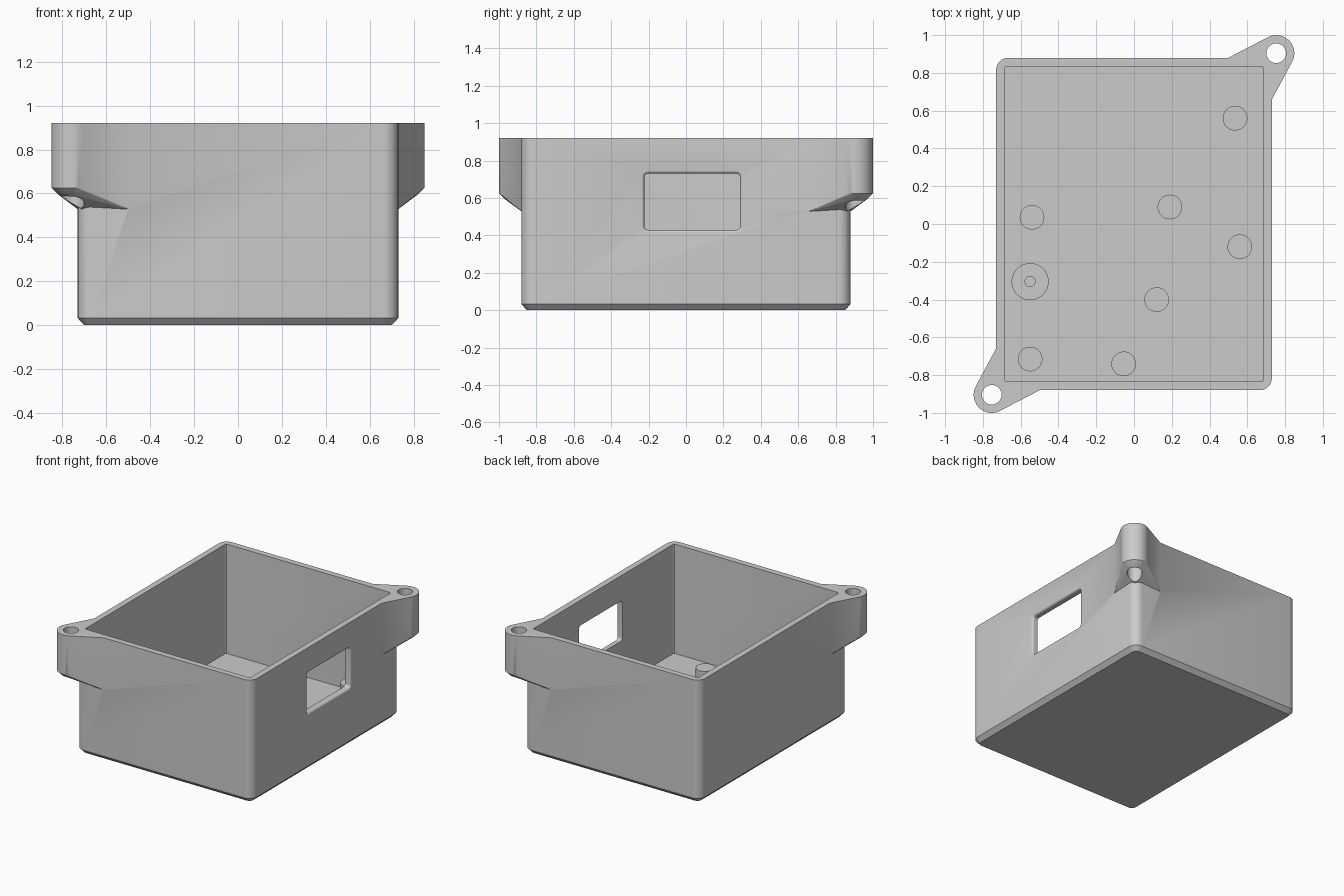
import bpy, bmesh, math
from mathutils import Matrix, Vector

if "Cube" in bpy.data.objects:
    bpy.data.objects.remove(bpy.data.objects["Cube"])

grey = bpy.data.materials.new("grey_plastic")
grey.diffuse_color = (0.6, 0.6, 0.6, 1)
grey.use_nodes = True
grey.node_tree.nodes["Principled BSDF"].inputs["Base Color"].default_value = grey.diffuse_color


def finish(bm, name):
    bmesh.ops.recalc_face_normals(bm, faces=bm.faces)
    me = bpy.data.meshes.new(name)
    bm.to_mesh(me)
    bm.free()
    me.materials.append(grey)
    ob = bpy.data.objects.new(name, me)
    bpy.context.collection.objects.link(ob)
    return ob


def rounded_rect(hx, hy, r, z, n=8):
    pts = []
    for k, (sx, sy) in enumerate([(1, 1), (-1, 1), (-1, -1), (1, -1)]):
        for i in range(n + 1):
            a = math.pi / 2 * (k + i / n)
            pts.append(Vector((sx * (hx - r) + r * math.cos(a),
                               sy * (hy - r) + r * math.sin(a), z)))
    return pts


def circle(x, y, r, z, n=48):
    return [Vector((x + r * math.cos(2 * math.pi * i / n),
                    y + r * math.sin(2 * math.pi * i / n), z)) for i in range(n)]


def loft(name, rings, matrix=None):
    """Closed solid through rings of equal point count."""
    bm = bmesh.new()
    loops = [[bm.verts.new(p) for p in ring] for ring in rings]
    n = len(loops[0])
    for a, b in zip(loops, loops[1:]):
        for i in range(n):
            bm.faces.new((a[i], a[(i + 1) % n], b[(i + 1) % n], b[i]))
    bm.faces.new(loops[0][::-1])
    bm.faces.new(loops[-1])
    if matrix:
        bm.transform(matrix)
    return finish(bm, name)


def cylinder(name, x, y, r, z0, z1):
    return loft(name, [circle(x, y, r, z0), circle(x, y, r, z1)])


def boolean(target, tool, operation):
    bpy.context.view_layer.objects.active = target
    m = target.modifiers.new("cut", 'BOOLEAN')
    m.operation, m.object, m.solver = operation, tool, 'EXACT'
    bpy.ops.object.modifier_apply(modifier=m.name)
    bpy.data.objects.remove(tool)


def smooth(ob):
    bpy.ops.object.select_all(action='DESELECT')
    ob.select_set(True)
    bpy.context.view_layer.objects.active = ob
    bpy.ops.object.shade_smooth_by_angle(angle=math.radians(30))


TOP, FLOOR, POST_TOP = 0.92, 0.10, 0.31
EAR_X, EAR_Y, EAR_R = 0.753, 0.904, 0.096

# Outer shell with chamfered base
case = loft("case", [rounded_rect(0.70, 0.85, 0.035, 0),
                     rounded_rect(0.73, 0.88, 0.065, 0.032),
                     rounded_rect(0.73, 0.88, 0.065, TOP)])

# Screw ears on two opposite corners, with sloped undersides
for s in (1, -1):
    bm = bmesh.new()
    pts = (circle(EAR_X, EAR_Y, EAR_R, TOP) + circle(EAR_X, EAR_Y, EAR_R, 0.625)
           + circle(EAR_X, EAR_Y, EAR_R - 0.03, 0.595))
    for x, y in ((0.49, 0.875), (0.725, 0.65), (0.705, 0.855)):
        pts += [Vector((x, y, TOP)), Vector((x, y, 0.525))]
    for p in pts:
        bm.verts.new((s * p.x, s * p.y, p.z))
    hull = bmesh.ops.convex_hull(bm, input=bm.verts)
    loose = [v for v in bm.verts if not v.link_faces]
    bmesh.ops.delete(bm, geom=loose, context='VERTS')
    bmesh.ops.dissolve_limit(bm, angle_limit=0.01, verts=bm.verts, edges=bm.edges)
    boolean(case, finish(bm, "ear"), 'UNION')

# Cavity
boolean(case, loft("cavity", [rounded_rect(0.685, 0.835, 0.012, FLOOR, 3),
                              rounded_rect(0.685, 0.835, 0.012, 1.1, 3)]), 'DIFFERENCE')

# Screw holes through the ears
for s in (1, -1):
    boolean(case, cylinder("screw_hole", s * EAR_X, s * EAR_Y, 0.052, 0.4, 1.1), 'DIFFERENCE')

# Window in the right wall with a rounded outer edge
F = 0.016
rings = [rounded_rect(0.256, 0.151, 0.02, 0.6)]
for i in range(6):
    a = math.pi / 2 * i / 5
    g = F * (1 - math.cos(a))
    rings.append(rounded_rect(0.256 + g, 0.151 + g, 0.02 + g, 0.7305 - F + F * math.sin(a)))
rings.append(rounded_rect(0.256 + F, 0.151 + F, 0.02 + F, 0.8))
to_wall = Matrix(((0, 0, 1, 0), (1, 0, 0, 0.033), (0, 1, 0, 0.58), (0, 0, 0, 1)))
boolean(case, loft("window", rings, to_wall), 'DIFFERENCE')
smooth(case)

# Support posts on the floor
for x, y in ((0.535, 0.56), (-0.54, 0.035), (0.19, 0.09), (0.56, -0.12),
             (0.12, -0.40), (-0.55, -0.715), (-0.055, -0.74)):
    smooth(cylinder("support_post", x, y, 0.065, FLOOR - 0.02, POST_TOP))

# Wide screw post with pilot hole
boss = cylinder("screw_post", -0.55, -0.305, 0.098, FLOOR - 0.02, POST_TOP)
boolean(boss, cylinder("pilot_hole", -0.55, -0.305, 0.027, FLOOR, 0.5), 'DIFFERENCE')
smooth(boss)
